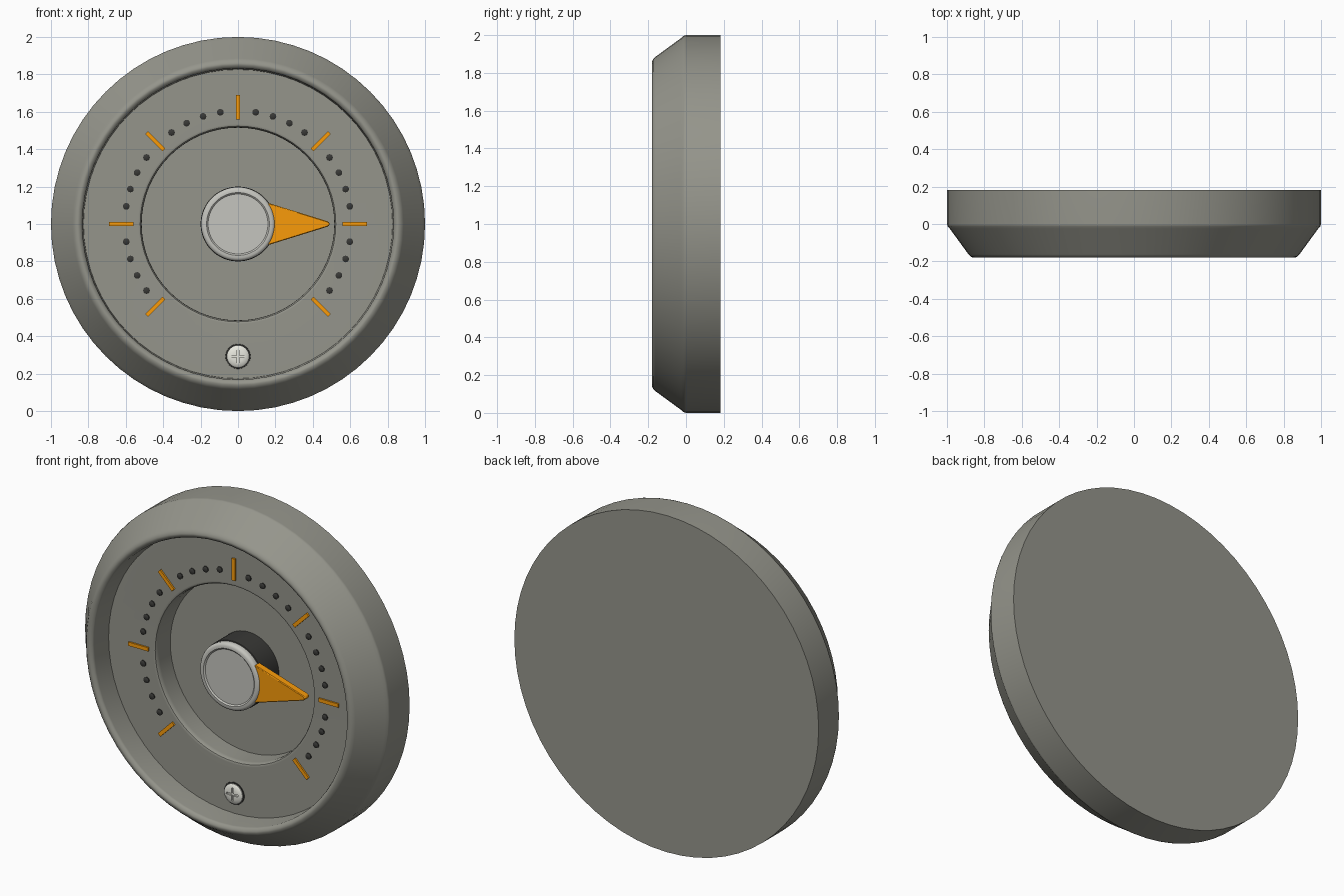
import bpy, bmesh, math
from mathutils import Matrix

if "Cube" in bpy.data.objects:
    bpy.data.objects.remove(bpy.data.objects["Cube"])

CZ = 1.0          # dial axis height
FACE = -0.035     # dial face
FLOOR = 0.10      # floor of the central recess


def material(name, rgb):
    m = bpy.data.materials.new(name)
    m.diffuse_color = (*rgb, 1)
    m.use_nodes = True
    m.node_tree.nodes["Principled BSDF"].inputs["Base Color"].default_value = m.diffuse_color
    return m


orange = material("orange", (0.95, 0.33, 0.003))
dark = material("dark_grey", (0.04, 0.04, 0.037))
warm_grey = material("warm_grey", (0.30, 0.30, 0.26))
light = material("light_grey", (0.56, 0.56, 0.52))
metal = material("pale_metal", (0.80, 0.80, 0.73))


def finish(name, bm, mat=None):
    bmesh.ops.recalc_face_normals(bm, faces=bm.faces[:])
    me = bpy.data.meshes.new(name)
    bm.to_mesh(me)
    bm.free()
    ob = bpy.data.objects.new(name, me)
    bpy.context.collection.objects.link(ob)
    if mat:
        me.materials.append(mat)
    return ob


def lathe(name, profile, mat=None, seg=64, centre=(0, CZ)):
    """Revolve (radius, y) points about a line parallel to y."""
    bm = bmesh.new()
    rings = []
    for r, y in profile:
        if r == 0:
            rings.append([bm.verts.new((centre[0], y, centre[1]))] * seg)
        else:
            rings.append([bm.verts.new((centre[0] + r * math.sin(2 * math.pi * i / seg), y,
                                        centre[1] + r * math.cos(2 * math.pi * i / seg)))
                          for i in range(seg)])
    for a, b in zip(rings, rings[1:]):
        for i in range(seg):
            j = (i + 1) % seg
            bm.faces.new(list(dict.fromkeys((a[i], a[j], b[j], b[i]))))
    return finish(name, bm, mat)


def box(name, size, matrix, mat=None):
    bm = bmesh.new()
    bmesh.ops.create_cube(bm, size=1, matrix=matrix @ Matrix.Diagonal((*size, 1)))
    return finish(name, bm, mat)


def polar(r, deg):
    """Frame on the dial face, angle clockwise from the top."""
    return (Matrix.Translation((0, FACE, CZ)) @ Matrix.Rotation(math.radians(deg), 4, 'Y')
            @ Matrix.Translation((0, 0, r)))


# Housing: back, rim, recessed dial and deeper central well
housing = lathe("housing", [
    (0, .183), (1, .183), (1, 0), (.996, -.013), (.985, -.025),
    (.885, -.162), (.874, -.174), (.86, -.18), (.85, -.179), (.838, -.172),
    (.832, -.16), (.826, FACE), (.535, FACE), (.523, FACE + .005), (.517, FACE + .015),
    (.515, FACE + .03), (.515, FLOOR), (0, FLOOR)], warm_grey)

# Central knob: dark hub and light cap with a shallow inset
lathe("knob_hub", [(0, FLOOR), (.20, FLOOR), (.20, -.045), (.19, -.05), (0, -.05)], dark)
lathe("knob_cap", [(0, -.05), (.197, -.05), (.198, -.070), (.192, -.080), (.182, -.085),
                   (.168, -.085), (.160, -.078), (0, -.078)], light)

# Pointer
bm = bmesh.new()
outline = [(.16, .113), (.48, .014), (.49, .006), (.49, -.006), (.48, -.014), (.16, -.113)]
face = bm.faces.new([bm.verts.new((x, -.030, CZ + z)) for x, z in outline])
ext = bmesh.ops.extrude_face_region(bm, geom=[face])
tops = [v for v in ext["geom"] if isinstance(v, bmesh.types.BMVert)]
bmesh.ops.translate(bm, vec=(0, -.045, 0), verts=tops)
pointer = finish("pointer", bm, orange)
bev = pointer.modifiers.new("edge", 'BEVEL')
bev.width = .004
bev.segments = 1

# Scale: long ticks every 45 degrees, four dots between them
for k, deg in enumerate(range(-135, 136, 9)):
    if deg % 45 == 0:
        box(f"tick_{k}", (.022, .02, .13), polar(.625, deg), orange)
    else:
        p = polar(.605, deg).translation
        lathe(f"dot_{k}", [(0, FACE + .005), (.018, FACE + .005), (.018, FACE - .006),
                           (.012, FACE - .010), (0, FACE - .011)], dark, 12, (p.x, p.z))

# Screw with a cross slot, in a dark seat
screw_at = (0, CZ - .708)
lathe("screw_seat", [(0, FACE + .005), (.068, FACE + .005), (.066, FACE - .003),
                     (0, FACE - .003)], dark, 32, screw_at)
screw = lathe("screw_head", [(0, FACE), (.059, FACE), (.059, FACE - .008), (.050, FACE - .015),
                             (.030, FACE - .019), (0, FACE - .020)], metal, 32, screw_at)
for name, size in (("slot_across", (.076, .024, .012)), ("slot_upright", (.012, .024, .076))):
    cutter = box(name, size, Matrix.Translation((0, FACE - .022, screw_at[1])))
    cutter.hide_render = True
    cutter.hide_set(True)
    mod = screw.modifiers.new(name, 'BOOLEAN')
    mod.operation = 'DIFFERENCE'
    mod.solver = 'EXACT'
    mod.object = cutter

# Smooth the turned surfaces, keep real edges sharp
for ob in list(bpy.context.scene.objects):
    if ob.hide_render:
        continue
    bpy.ops.object.select_all(action='DESELECT')
    ob.select_set(True)
    bpy.context.view_layer.objects.active = ob
    bpy.ops.object.shade_smooth_by_angle(angle=math.radians(35))

# Keep the large dial and chamfer faces evenly shaded
weighted = housing.modifiers.new("weighted_normals", 'WEIGHTED_NORMAL')
weighted.keep_sharp = True
